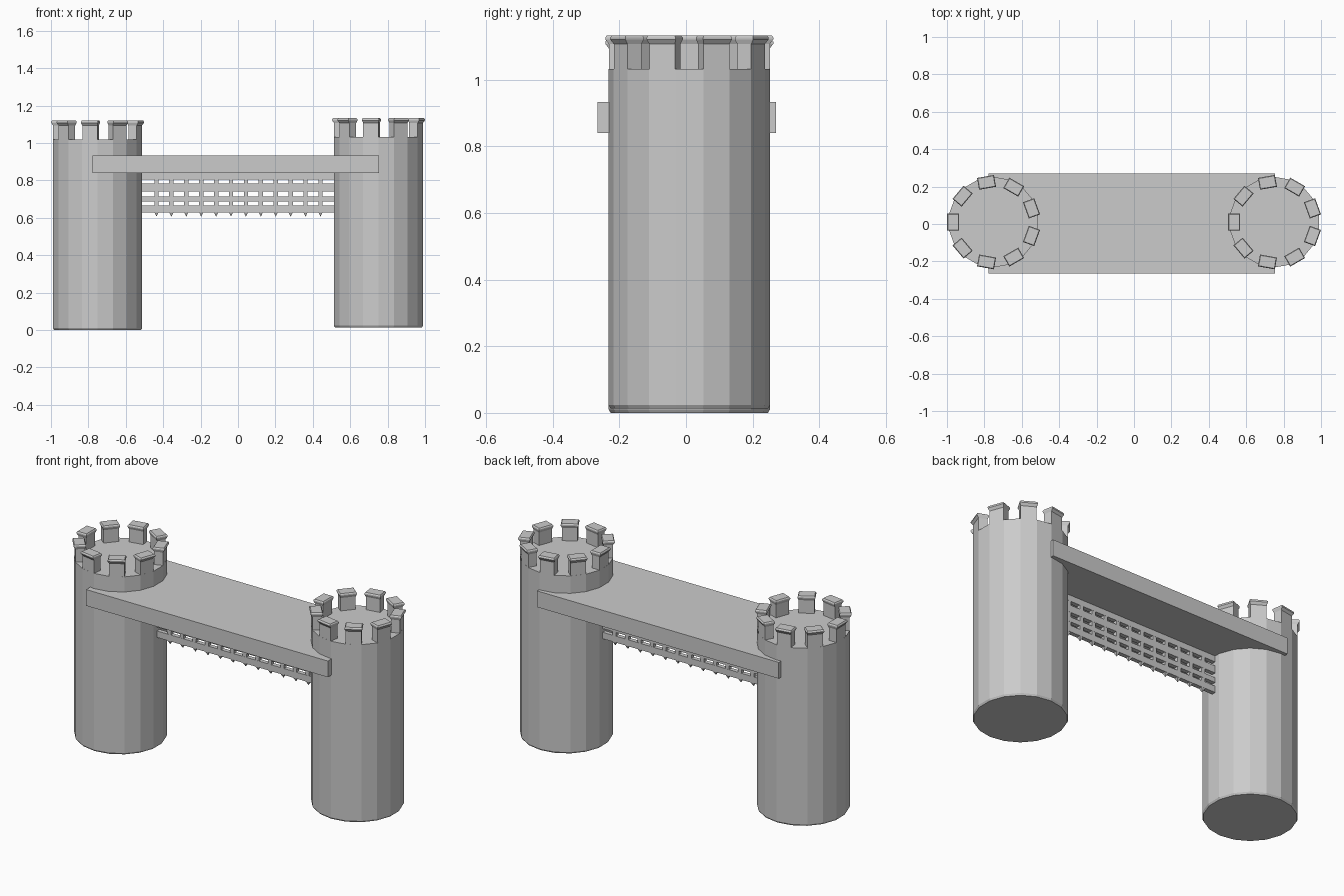
import bpy, bmesh
from math import sin, cos, radians
from mathutils import Matrix, Vector

if "Cube" in bpy.data.objects:
    bpy.data.objects.remove(bpy.data.objects["Cube"])


def finish(name, bm):
    bmesh.ops.recalc_face_normals(bm, faces=bm.faces)
    me = bpy.data.meshes.new(name)
    bm.to_mesh(me)
    bm.free()
    ob = bpy.data.objects.new(name, me)
    bpy.context.collection.objects.link(ob)
    return ob


def loft(bm, rings):
    """Skin a stack of equal-length point rings and cap both ends."""
    vs = [[bm.verts.new(p) for p in r] for r in rings]
    n = len(vs[0])
    for a, b in zip(vs, vs[1:]):
        for i in range(n):
            j = (i + 1) % n
            bm.faces.new((a[i], a[j], b[j], b[i]))
    bm.faces.new(vs[0][::-1])
    bm.faces.new(vs[-1])


def box(bm, x0, x1, y0, y1, z0, z1):
    rect = [(x0, y0), (x1, y0), (x1, y1), (x0, y1)]
    loft(bm, [[(x, y, z) for x, y in rect] for z in (z0, z1)])


R, CY, H = 0.242, 0.01, 1.02


def tower(name, cx, z0):
    # 18-sided shaft with a small chamfer at the foot
    bm = bmesh.new()
    loft(bm, [[(cx + r * cos(radians(10 + 20 * k)), CY + r * sin(radians(10 + 20 * k)), z0 + z)
               for k in range(18)] for r, z in ((R - 0.006, 0), (R, 0.01), (R, H))])
    finish(name + "_shaft", bm)

    # nine merlons with flared caps, one on every second side
    bm = bmesh.new()
    for k in range(9):
        rot = Matrix.Translation((cx, CY, z0)) @ Matrix.Rotation(radians(180 + 40 * k), 4, 'Z')
        rings = []
        for inner, outer, half, z in ((0.190, 0.238, 0.041, H - 0.005), (0.190, 0.238, 0.041, H + 0.074),
                                      (0.184, 0.248, 0.046, H + 0.088), (0.184, 0.248, 0.046, H + 0.094),
                                      (0.188, 0.244, 0.042, H + 0.100)):
            rings.append([rot @ Vector((x, y, z)) for x, y in
                          ((inner, -half), (outer, -half), (outer, half), (inner, half))])
        loft(bm, rings)
    finish(name + "_merlons", bm)


tower("left_tower", -0.751, 0.0)
tower("right_tower", 0.751, 0.013)

# bridge deck
bm = bmesh.new()
box(bm, -0.777, 0.755, -0.265, 0.27, 0.84, 0.933)
finish("bridge_deck", bm)

# portcullis horizontal bars
bm = bmesh.new()
for z0, z1 in ((0.806, 0.845), (0.742, 0.783), (0.687, 0.715), (0.629, 0.666)):
    box(bm, -0.52, 0.52, CY - 0.012, CY + 0.012, z0, z1)
finish("portcullis_rails", bm)

# portcullis vertical bars with pointed ends
bm = bmesh.new()
for i in range(12):
    x = 0.0025 + (i - 5.5) * 0.0797
    loft(bm, [[(x + sx * w, CY + sy * w, z) for sx, sy in ((-1, -1), (1, -1), (1, 1), (-1, 1))]
              for w, z in ((0.001, 0.608), (0.0115, 0.63), (0.0115, 0.845))])
finish("portcullis_spikes", bm)
